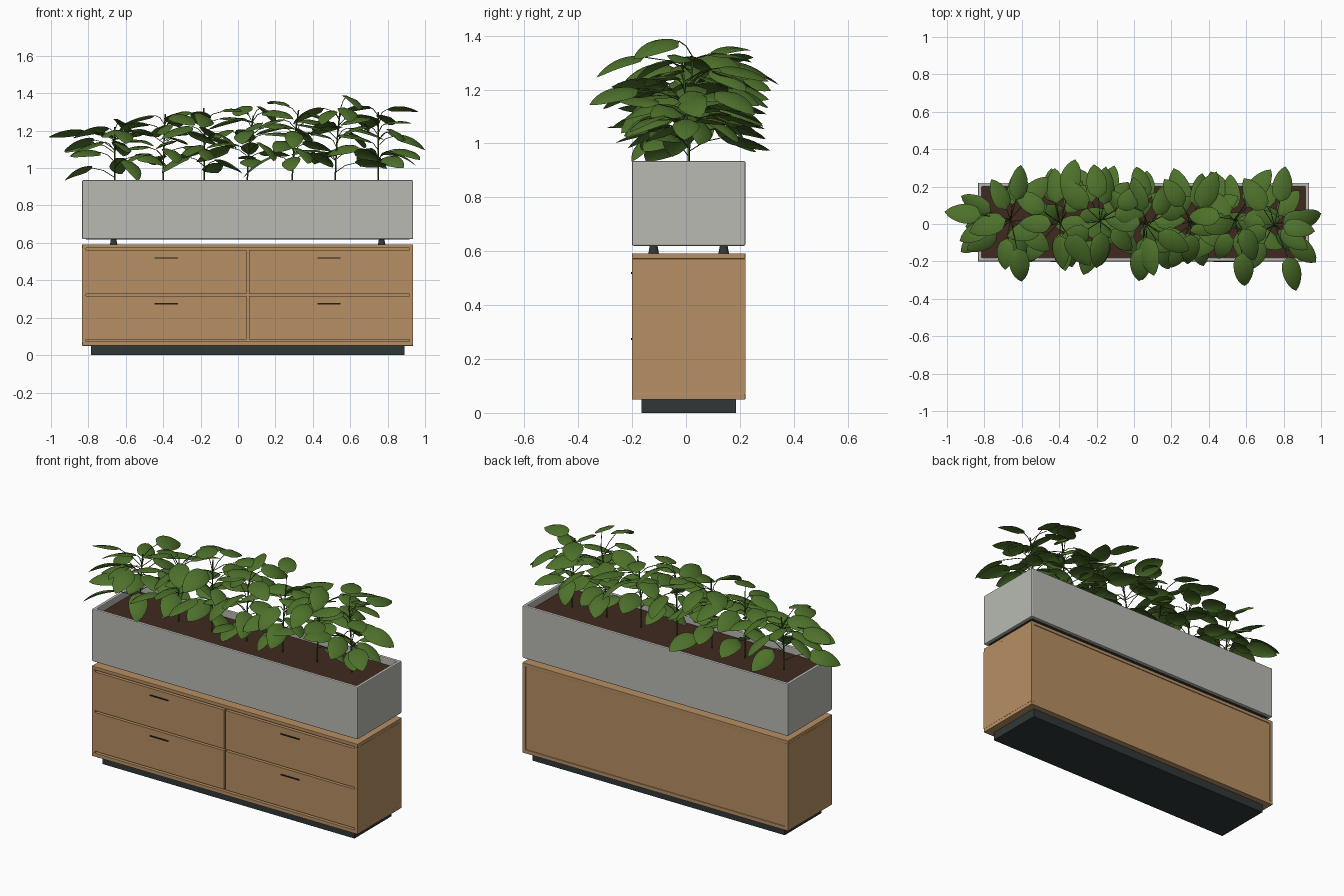
import bpy, bmesh, math, random
from mathutils import Matrix, Vector

random.seed(23)
cube = bpy.data.objects.get("Cube")
if cube:
    bpy.data.objects.remove(cube)


def material(name, r, g, b):
    m = bpy.data.materials.new(name)
    m.use_nodes = True
    m.diffuse_color = (r, g, b, 1)
    m.node_tree.nodes["Principled BSDF"].inputs["Base Color"].default_value = (r, g, b, 1)
    return m


wood = material("oak wood", 0.475, 0.275, 0.125)
concrete = material("grey concrete", 0.48, 0.49, 0.45)
dark = material("dark metal", 0.03, 0.038, 0.039)
black = material("black handle", 0.012, 0.012, 0.014)
earth = material("brown soil", 0.05, 0.023, 0.014)
green = material("leaf green", 0.075, 0.165, 0.024)
stalk = material("stem green", 0.05, 0.1, 0.02)


def add_mesh(name, bm, mat):
    me = bpy.data.meshes.new(name)
    bm.to_mesh(me)
    bm.free()
    me.materials.append(mat)
    ob = bpy.data.objects.new(name, me)
    bpy.context.collection.objects.link(ob)
    return ob


def soften(ob, width):
    mod = ob.modifiers.new("soft edges", 'BEVEL')
    mod.width, mod.segments = width, 2


def box(name, x, y, z, mat):
    """Box from (low, high) pairs on each axis."""
    bm = bmesh.new()
    bmesh.ops.create_cube(bm, size=1)
    for v in bm.verts:
        v.co = [p[0] if c < 0 else p[1] for c, p in zip(v.co, (x, y, z))]
    return add_mesh(name, bm, mat)


# Cabinet body and plinth
L, R, F, B = -0.833, 0.936, -0.20, 0.22
MID, T, GAP = 0.052, 0.02, 0.011
LOW, HIGH = 0.072, 0.572
box("plinth", (L + 0.046, R - 0.045), (F + 0.035, B - 0.035), (0, 0.052), dark)
soften(box("cabinet_bottom", (L, R), (F, B), (LOW - T - 0.002, LOW), wood), 0.0015)
soften(box("cabinet_top", (L, R), (F, B), (HIGH, HIGH + T), wood), 0.0015)
box("cabinet_right_side", (L, L + T), (F, B), (LOW, HIGH), wood)
box("cabinet_left_side", (R - T, R), (F, B), (LOW, HIGH), wood)
box("cabinet_core", (L + T, R - T), (F + T, B - 0.005), (LOW, HIGH), wood)

# Drawer fronts with slim handles
height = (HIGH - LOW - 3 * GAP) / 2
for row in range(2):
    z = LOW + GAP + row * (height + GAP)
    for side, x in (("right", (L + T, MID - GAP / 2)), ("left", (MID + GAP / 2, R - T))):
        label = f"{side}_{('lower', 'upper')[row]}"
        box("drawer_" + label, x, (F, F + T), (z, z + height), wood)
        cx, cz = sum(x) / 2, z + height - 0.042
        box("handle_" + label, (cx - 0.062, cx + 0.062), (F - 0.004, F + 0.01), (cz - 0.0035, cz + 0.0035), black)

# Planter trough: a box hollowed from its top face
bm = bmesh.new()
bmesh.ops.create_cube(bm, size=1)
for v in bm.verts:
    v.co = (R if v.co.x > 0 else L, B if v.co.y > 0 else F, 0.935 if v.co.z > 0 else 0.62)
bm.normal_update()
top = [f for f in bm.faces if f.normal.z > 0.5]
bmesh.ops.inset_region(bm, faces=top, thickness=0.02, use_even_offset=True)
down = bmesh.ops.extrude_face_region(bm, geom=top)
bmesh.ops.delete(bm, geom=top, context='FACES')
for v in down["geom"]:
    if isinstance(v, bmesh.types.BMVert):
        v.co.z -= 0.1
bmesh.ops.recalc_face_normals(bm, faces=bm.faces)
soften(add_mesh("planter_trough", bm, concrete), 0.005)
SOIL = 0.895
box("soil", (L + 0.018, R - 0.018), (F + 0.018, B - 0.018), (0.82, SOIL), earth)
box("planter_base_plate", (L + T, R - T), (F + T, B - T), (0.6185, 0.622), dark)

# Tapered feet under the planter
for x in (-0.665, 0.768):
    for y in (-0.12, 0.14):
        bm = bmesh.new()
        bmesh.ops.create_cone(bm, cap_ends=True, segments=16, radius1=0.02, radius2=0.014,
                              depth=0.032, matrix=Matrix.Translation((x, y, 0.606)))
        add_mesh("planter_foot", bm, dark)


def leaf(bm, base, az, pitch, length, bend, roll):
    """Pointed oval blade that arches outward, with drooping edges and a creased midrib."""
    steps, rows = 9, []
    rot = Matrix.Rotation(az, 3, 'Z') @ Matrix.Rotation(-pitch, 3, 'Y') @ Matrix.Rotation(roll, 3, 'X')
    p = Vector((0, 0, 0))
    for i in range(steps + 1):
        s = i / steps
        w = length * 0.66 * s ** 0.5 * (1 - s) ** 0.8
        row = []
        for v in (-1, -0.5, 0, 0.5, 1):
            sag = w * (0.45 * v * v - 0.25 * abs(v))
            row.append(bm.verts.new(base + rot @ (p + Vector((0, v * w, -sag)))))
        rows.append(row)
        a = -bend * s
        p = p + Vector((math.cos(a), 0, math.sin(a))) * length / steps
    for a, b in zip(rows, rows[1:]):
        for j in range(4):
            bm.faces.new((a[j], b[j], b[j + 1], a[j + 1]))


def stem_line(curve, points, radius):
    sp = curve.splines.new('POLY')
    sp.points.add(len(points) - 1)
    for q, co in zip(sp.points, points):
        q.co = (*co, 1)
        q.radius = radius


# Outer leaves per plant: azimuth degrees, base height, distance of the tip from the stem
outer = (
    ((172, 1.2, 0.34), (196, 1.15, 0.29), (205, 1.0, 0.31), (73, 1.25, 0.28), (282, 1.2, 0.34)),
    ((100, 1.22, 0.29), (78, 1.28, 0.35), (290, 1.1, 0.25)),
    ((94, 1.3, 0.3), (79, 1.02, 0.3), (277, 1.1, 0.23)),
    ((95, 1.2, 0.31), (274, 1.05, 0.26), (260, 1.2, 0.31), (58, 1.32, 0.25)),
    ((70, 1.2, 0.27), (295, 1.1, 0.25)),
    ((281, 1.32, 0.36), (300, 1.38, 0.24), (95, 1.1, 0.24), (56, 1.28, 0.32)),
    ((292, 1.2, 0.37), (315, 1.1, 0.3), (5, 1.17, 0.26), (77, 1.28, 0.31)),
)

# Row of leafy plants: x position, stem top
plants = ((-0.66, 1.22), (-0.40, 1.29), (-0.18, 1.32), (0.05, 1.28),
          (0.29, 1.31), (0.52, 1.32), (0.75, 1.30))
for n, (px, tip) in enumerate(plants):
    lean = Vector((random.uniform(-0.04, 0.04) * (0 < n < 6), random.uniform(-0.03, 0.03), 0))
    curve = bpy.data.curves.new(f"stems_{n + 1}", 'CURVE')
    curve.dimensions, curve.bevel_depth, curve.bevel_resolution = '3D', 0.004, 1
    curve.materials.append(stalk)

    def on_stem(z):
        t = (z - SOIL) / (tip - SOIL)
        return Vector((px, 0.01, z)) + lean * t * t

    stem_line(curve, [on_stem(SOIL - 0.02 + (tip - SOIL + 0.02) * k / 5) for k in range(6)], 1)

    # Outer leaves, then a spiral of broad leaves on long stalks
    sprays = [(math.radians(a), h, d - 0.18, 0, 0.2) for a, h, d in outer[n]]
    count, turn = 13, random.uniform(0, math.tau)
    for i in range(count):
        t = i / (count - 1)
        az = turn + i * math.radians(137.5) + random.uniform(-0.4, 0.4)
        h = 1.04 + (tip - 1.03) * t + random.uniform(-0.03, 0.03)
        size = random.uniform(0.17, 0.22)
        reach = min(random.uniform(0.05, 0.15) - 0.03 * t, 0.31 - size)
        pitch = math.radians(10 * t + random.uniform(-18, 16))
        # keep the end plant inside the overall length
        if n == 6 and math.cos(az) > 0.5:
            reach, size = 0.045, 0.18
        sprays.append((az, h, reach, pitch, size))

    bm = bmesh.new()
    for az, h, reach, pitch, size in sprays:
        root = on_stem(min(h - 0.05, tip))
        base = Vector((root.x + math.cos(az) * reach, root.y + math.sin(az) * reach, h))
        middle = (root + base) / 2 + Vector((0, 0, 0.012))
        stem_line(curve, [root, middle, base], 0.5)
        leaf(bm, base, az, pitch, size, random.uniform(0.4, 1.0), random.uniform(-0.5, 0.5))
    bmesh.ops.remove_doubles(bm, verts=bm.verts, dist=0.0001)
    for f in bm.faces:
        f.smooth = True
    add_mesh(f"leaves_{n + 1}", bm, green)
    bpy.context.collection.objects.link(bpy.data.objects.new(f"stems_{n + 1}", curve))
